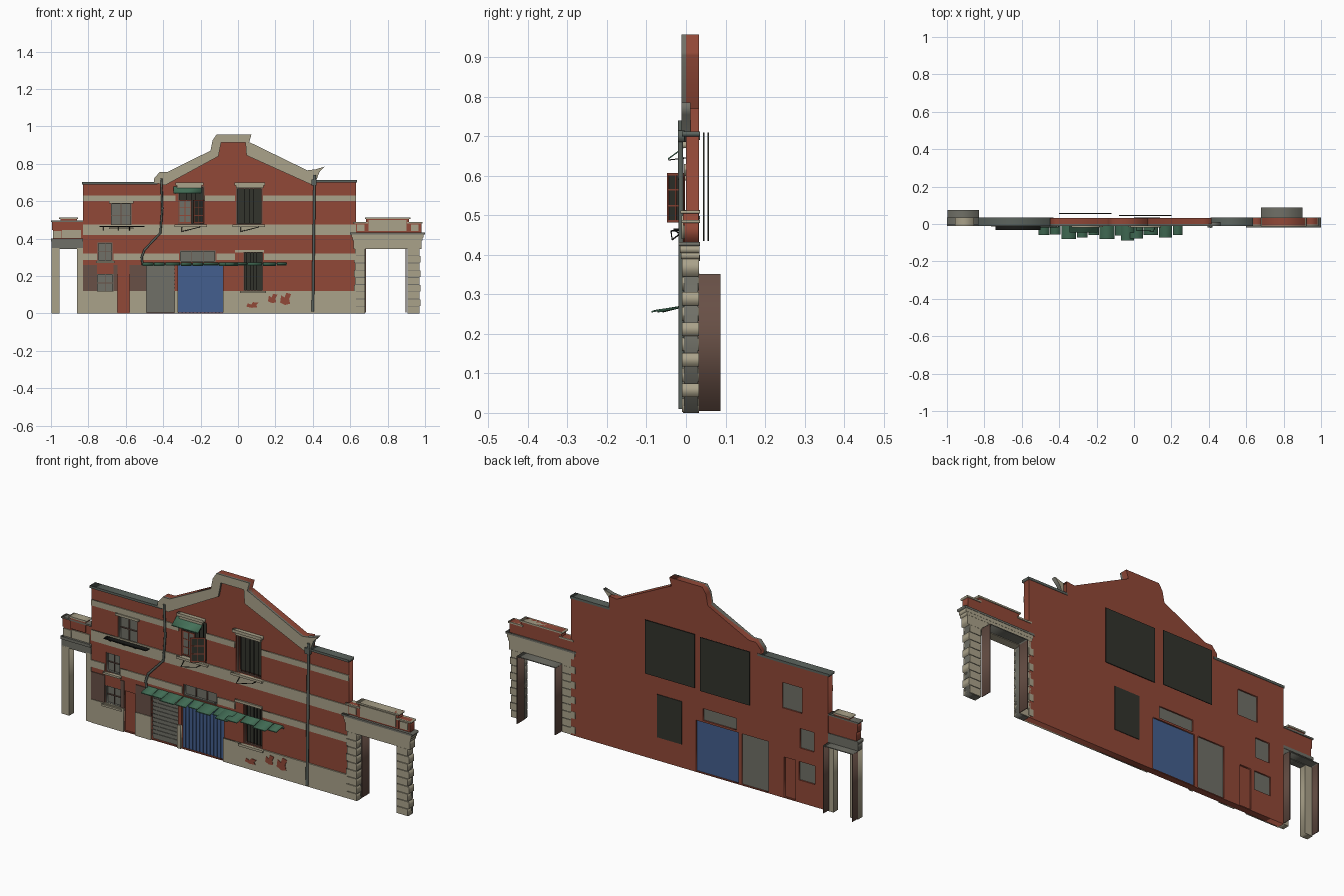
import bpy, math, random
from mathutils import Vector

random.seed(4)
cube = bpy.data.objects.get("Cube")
if cube:
    bpy.data.objects.remove(cube, do_unlink=True)


def material(name, r, g, b):
    lin = [((c / 255 + 0.055) / 1.055) ** 2.4 for c in (r, g, b)] + [1]
    m = bpy.data.materials.new(name)
    m.use_nodes = True
    m.diffuse_color = lin
    m.node_tree.nodes["Principled BSDF"].inputs["Base Color"].default_value = lin
    return m


BRICK = material("brick red", 145, 72, 55)
STONE = material("pale stone", 170, 162, 138)
GREY = material("weathered grey", 112, 112, 103)
DARK = material("dark interior", 50, 51, 44)
BLUE = material("blue paint", 67, 95, 142)
GREEN = material("green sheet", 68, 112, 88)
BROWN = material("brown plaster", 104, 80, 70)
PIPE = material("pipe grey", 92, 100, 94)
BLACK = material("black iron", 26, 27, 25)


def rect(x0, x1, z0, z1):
    return [(x0, z0), (x1, z0), (x1, z1), (x0, z1)]


def finish(curve, name, mat):
    """Turn a curve into a mesh object."""
    tmp = bpy.data.objects.new("tmp", curve)
    mesh = bpy.data.meshes.new_from_object(tmp)
    bpy.data.objects.remove(tmp)
    mesh.name = name
    mesh.materials.clear()
    mesh.materials.append(mat)
    ob = bpy.data.objects.new(name, mesh)
    bpy.context.collection.objects.link(ob)
    return ob


def plate(name, loops, y0, y1, mat, edge=None):
    """Upright slab from an outline and holes, in x and z."""
    cu = bpy.data.curves.new(name, "CURVE")
    cu.dimensions, cu.fill_mode, cu.extrude = "2D", "BOTH", (y1 - y0) / 2
    for pts in loops:
        sp = cu.splines.new("POLY")
        sp.points.add(len(pts) - 1)
        for p, (x, z) in zip(sp.points, pts):
            p.co = (x, z, 0, 1)
        sp.use_cyclic_u = True
    ob = finish(cu, name, mat)
    for v in ob.data.vertices:
        v.co = (v.co.x, (y0 + y1) / 2 - v.co.z, v.co.y)
    ob.data.update()
    if edge:
        ob.data.materials.append(edge)
        for f in ob.data.polygons:
            f.material_index = int(abs(f.normal.y) < 0.5)
    return ob


def box(name, x0, x1, y0, y1, z0, z1, mat):
    return plate(name, [rect(x0, x1, z0, z1)], y0, y1, mat)


def tube(name, pts, r, mat, sides=1):
    cu = bpy.data.curves.new(name, "CURVE")
    cu.dimensions, cu.bevel_depth, cu.bevel_resolution = "3D", r, sides
    cu.use_fill_caps = True
    sp = cu.splines.new("POLY")
    sp.points.add(len(pts) - 1)
    for p, co in zip(sp.points, pts):
        p.co = (*co, 1)
    return finish(cu, name, mat)


def band(name, x0, x1, z0, z1, gaps, mat, y=-0.005):
    """Horizontal strip interrupted by openings."""
    edges = [x0] + [e for g in gaps for e in g] + [x1]
    for a, b in zip(edges[::2], edges[1::2]):
        box(name, a, b, y, 0.002, z0, z1, mat)


# Openings in the wall
small_windows = [(-.755, -.665, .115, .21), (-.75, -.67, .28, .38), (-.68, -.57, .46, .59)]
fanlight = (-.31, -.12, .275, .335)
big_windows = [(-.32, -.18, .475, .68), (-.01, .13, .475, .67)]
low_window = (.03, .135, .12, .33)
red_door, grey_door, blue_door = (-.645, -.58, .005, .21), (-.49, -.34, .005, .265), (-.32, -.08, .005, .265)
openings = small_windows + big_windows + [fanlight, low_window, red_door, grey_door, blue_door]

# Brick wall and gable
outer = [(-.45, .70), (-.45, .72), (-.42, .755), (-.38, .755), (-.147, .87), (-.136, .925),
         (-.115, .957), (.072, .957), (.06, .915), (.083, .905), (.37, .765), (.414, .77)]
wall = [(-.83, 0), (.63, 0), (.63, .70), (.415, .70)] + outer[::-1] + [(-.83, .70)]
plate("brick_wall", [wall] + [rect(*o) for o in openings], 0, .033, BRICK)

# Gable coping
inner = [(.40, .685), (.045, .845), (.04, .915), (-.09, .915), (-.105, .84), (-.39, .685)]
tip = [(.463, .785), (.435, .755), (.42, .715)]
plate("gable_coping", [outer + tip + inner], -.011, .011, STONE, GREY)
box("left_parapet_cap", -.835, -.43, -.01, .035, .69, .702, PIPE)
box("right_parapet_cap", .41, .635, -.01, .035, .70, .712, PIPE)

# Stone bands, plinth and plaster field
band("upper_band", -.83, .63, .60, .63, [(-.335, -.18), (-.015, .135)], STONE)
band("middle_band", -.83, .63, .42, .475, [], STONE)
band("lower_band", -.83, .63, .285, .32, [(-.755, -.665), (-.315, -.115), (-.015, .14)], STONE)
band("plinth", -.83, .63, 0, .12, [(-.645, -.58), (-.49, -.34), (-.32, -.08)], STONE, -.007)
band("plaster_field", -.83, -.49, .12, .26, [(-.755, -.665), (-.645, -.58)], BROWN, -.004)

# Bare brick patches on the plinth
for px, pz, w, h in [(.045, .03, .065, .03), (.16, .055, .05, .05), (.225, .045, .06, .065)]:
    shape = [(0, .2), (.45, 0), (.9, .1), (.8, .5), (1, .9), (.55, 1), (.4, .6), (.1, .8)]
    plate("brick_patch", [[(px + a * w, pz + b * h) for a, b in shape]], -.009, -.006, BRICK)

# Small windows
def window(x0, x1, z0, z1, columns, rows):
    t = .005
    box("window_glass", x0, x1, .016, .026, z0, z1, GREY)
    plate("window_frame", [rect(x0, x1, z0, z1), rect(x0 + t, x1 - t, z0 + t, z1 - t)], .004, .016, GREY)
    for i in range(1, columns):
        c = x0 + (x1 - x0) * i / columns
        box("window_mullion", c - .002, c + .002, .010, .016, z0, z1, BROWN)
    for i in range(1, rows):
        c = z0 + (z1 - z0) * i / rows
        box("window_bar", x0, x1, .010, .016, c - .002, c + .002, BROWN)


for w in small_windows:
    window(*w, 2, 2)
    box("window_sill", w[0] - .01, w[1] + .01, -.014, .01, w[2] - .01, w[2], STONE)
window(*fanlight, 3, 1)
box("upper_left_lintel", -.69, -.56, -.01, .004, .588, .60, STONE)

# Doors
box("red_door", *red_door[:2], .008, .024, *red_door[2:], BRICK)
box("grey_shutter", *grey_door[:2], .010, .026, *grey_door[2:], GREY)
box("blue_gate", *blue_door[:2], .010, .026, *blue_door[2:], BLUE)
for i in range(12):
    z = .02 + i * .02
    box("shutter_slat", -.49, -.34, .007, .011, z, z + .012, GREY)
    x = -.315 + i * .02
    box("gate_rib", x, x + .012, .007, .011, .005, .26, BLUE)

# Tall windows with dark rooms behind them
box("middle_dark_room", -.40, -.12, .054, .058, .435, .71, DARK)
box("right_dark_room", -.08, .20, .043, .047, .435, .71, DARK)
box("low_dark_room", 0, .14, .030, .036, .12, .34, DARK)
for x0, x1, z0, z1 in big_windows + [low_window]:
    t = .006
    plate("tall_frame", [rect(x0, x1, z0, z1), rect(x0 + t, x1 - t, z0 + t, z1 - t)], .008, .018, BROWN)
    box("tall_sill", x0 - .02, x1 + .015, -.016, .01, z0 - .012, z0, STONE)
    for i in range(1, 6):
        c = x0 + (x1 - x0) * i / 6
        box("window_grille", c - .001, c + .001, .010, .013, z0, z1, BLACK)
for x0, x1 in [(-.335, -.185), (-.02, .145)]:
    box("window_lintel", x0 + .01, x1 - .01, -.012, .004, .67, .685, STONE)
    box("window_lintel_cap", x0, x1, -.02, .004, .685, .70, STONE)
box("low_window_lintel", -.015, .14, -.008, .004, .325, .338, STONE)

# Casements of the middle window: one shut, one swung out
def casement(name, pane):
    parts = [plate(name + "_frame", [rect(0, .07, 0, .125), rect(.006, .064, .006, .119)], -.002, .002, BRICK),
             box(name + "_pane", 0, .07, -.0006, .0006, 0, .125, pane)]
    parts += [box(name + "_bar", 0, .07, -.002, .002, z - .002, z + .002, BRICK) for z in (.042, .083)]
    parts.append(box(name + "_mullion", .033, .037, -.002, .002, 0, .125, BRICK))
    return parts


for ob in casement("shut_casement", GREY):
    ob.location = (-.318, .004, .482)
for ob in casement("open_casement", DARK):
    ob.location, ob.rotation_euler = (-.183, -.004, .482), (0, 0, math.radians(217))

# Green sheet over the middle window
def sheet(name, x0, x1, y0, z0, y1, z1):
    ob = box(name, x0, x1, 0, 1, 0, .004, GREEN)
    for v in ob.data.vertices:
        t = v.co.y
        v.co = (v.co.x, y0 + (y1 - y0) * t, z0 + (z1 - z0) * t + v.co.z)
    ob.data.update()


sheet("window_awning", -.345, -.195, -.046, .640, .0, .674)
for x in (-.335, -.205):
    tube("awning_strut", [(x, 0, .645), (x, -.044, .640)], .0015, BLACK)

# Row of uneven sheets above the doors
x = -.51
while x < .24:
    w = min(random.uniform(.055, .085), .262 - x)
    depth = random.uniform(.055, .087)
    sheet("door_awning_sheet", x, x + w - .004, -depth, .253 + random.uniform(0, .004), -.003, .268)
    x += w
sheet("longest_awning_sheet", -.07, 0, -.0875, .254, -.003, .269)
box("awning_rail", -.51, .262, -.008, 0, .258, .266, PIPE)

# Iron ledge and brackets
box("iron_ledge", -.74, -.50, -.032, -.004, .462, .467, BLACK)
for x in (-.72, -.64, -.58):
    tube("ledge_bracket", [(x, -.004, .445), (x, -.03, .463)], .002, BLACK)
for x in (-.30, .015):
    tube("iron_bracket", [(x, -.004, .462), (x, -.035, .438), (x + .09, -.038, .460), (x + .10, -.004, .465)], .002, BLACK)

# Drainpipes
tube("left_drainpipe", [(-.41, -.014, .72), (-.405, -.012, .56), (-.415, -.012, .43), (-.50, -.012, .34),
                        (-.515, -.012, .30), (-.51, -.012, .26)], .006, PIPE, 2)
tube("right_drainpipe", [(.41, -.014, .74), (.405, -.012, .40), (.40, -.012, .01)], .007, PIPE, 2)
box("right_pipe_hopper", .392, .42, -.02, -.004, .685, .715, PIPE)

# Passage linings behind both gateways
for x0, x1, y1 in [(.68, .90, .087), (-.998, -.83, .075)]:
    t = .004
    for x in (x0, x1 - t):
        box("passage_side", x, x + t, .030, y1, .005, .35, BROWN)
    box("passage_roof", x0, x1, .030, y1, .348, .352, GREY)

# Right gateway: rusticated piers
for x0, x1, d in [(.625, .68, 1), (.905, .97, -1)]:
    box("gate_pier_core", x0, x1, -.005, .030, 0, .35, GREY)
    for i in range(9):
        z = i * .0385
        step = .006 * (i % 2)
        box("gate_pier_block", x0 - step * (d > 0), x1 + step * (d < 0), -.010, .033, z + .002, z + .0365, STONE)
for i in range(5):
    box("back_quoin", .605, .632, .031, .0345, .01 + i * .077, .045 + i * .077, STONE)

# Right gateway: lintel, cornice and parapet
for grow, z0, z1, mat in [(0, .345, .390, STONE), (.005, .390, .405, STONE),
                          (.01, .405, .422, STONE), (.018, .422, .432, GREY)]:
    box("gate_cornice", .618 - grow, .982 + grow, -.010 - grow / 2, .033 + grow / 6, z0, z1, mat)


def parapet(name, x0, x1, z0, z1, y=-.004):
    box(name + "_block", x0, x1, y, .031, z0, z1, BRICK)
    box(name + "_panel", x0 + .014, x1 - .014, y - .004, y + .001, z0 + .008, z1 - .012, STONE)
    box(name + "_cap", x0 - .006, x1 + .006, y - .007, .035, z1 - .008, z1, STONE)


parapet("gate_parapet_left", .622, .69, .432, .488)
parapet("gate_parapet_right", .91, .98, .432, .488)
parapet("gate_parapet_centre", .685, .915, .432, .512, -.007)

# Left gateway
box("left_gate_outer_pier", -.998, -.955, -.004, .033, 0, .35, STONE)
box("left_gate_inner_pier", -.86, -.83, -.004, .033, 0, .35, STONE)
box("left_gate_lintel", -.998, -.83, -.004, .033, .345, .385, GREY)
box("left_gate_cornice", -1, -.83, -.012, .035, .385, .40, GREY)
box("left_gate_frieze", -.99, -.83, 0, .031, .40, .445, BRICK)
box("left_gate_panel", -.94, -.84, -.005, .002, .402, .445, STONE)
box("left_gate_end_panel", -.99, -.945, -.004, .002, .402, .44, STONE)
box("left_gate_parapet", -.995, -.83, 0, .031, .445, .49, BRICK)
box("left_gate_parapet_cap", -1, -.83, -.006, .035, .49, .498, GREY)
box("left_gate_raised_block", -.95, -.862, -.006, .031, .45, .508, BRICK)
box("left_gate_raised_cap", -.956, -.856, -.010, .035, .506, .514, STONE)
